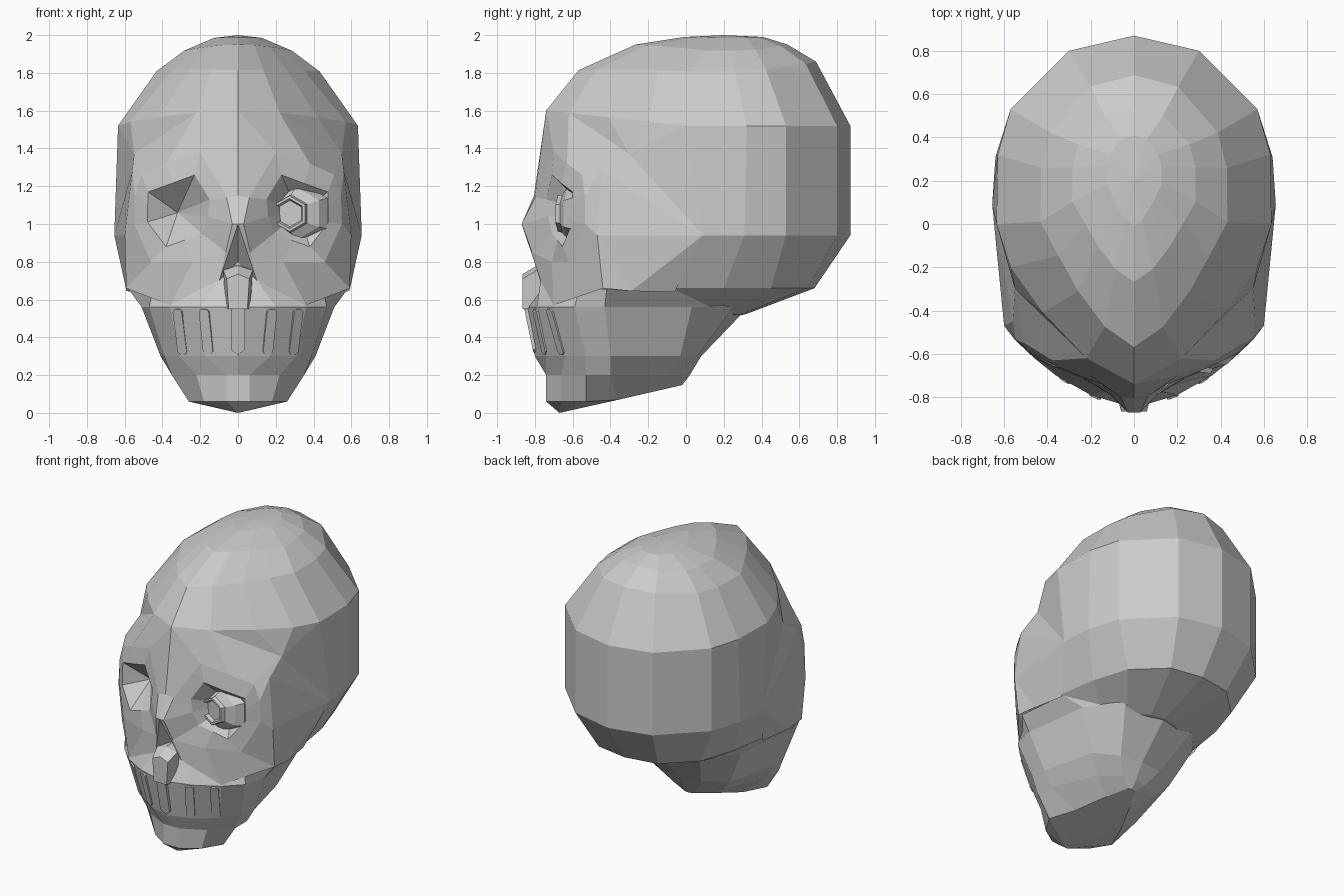
import bpy, bmesh
from mathutils import Vector

if "Cube" in bpy.data.objects:
    bpy.data.objects.remove(bpy.data.objects["Cube"])


def finish(name, bm):
    bmesh.ops.remove_doubles(bm, verts=bm.verts, dist=0.0005)
    bmesh.ops.recalc_face_normals(bm, faces=bm.faces)
    me = bpy.data.meshes.new(name)
    bm.to_mesh(me)
    bm.free()
    ob = bpy.data.objects.new(name, me)
    bpy.context.collection.objects.link(ob)
    return ob


def mirrored(half):
    # half outline running from front centre to back centre -> closed ring
    return half + [(-p[0],) + tuple(p[1:]) for p in reversed(half[1:-1])]


def loft(bm, rings, start=None, end=None):
    # closed rings bridged by quads, optional end points capped by fans
    loops = [[bm.verts.new(p) for p in r] for r in rings]
    n = len(loops[0])
    for a, b in zip(loops, loops[1:]):
        for i in range(n):
            j = (i + 1) % n
            bm.faces.new((a[i], a[j], b[j], b[i]))
    for loop, tip in ((loops[0], start), (loops[-1], end)):
        if tip:
            t = bm.verts.new(tip)
            for i in range(n):
                bm.faces.new((loop[i], loop[(i + 1) % n], t))


# Cranium: one widest outline, scaled upward into the vault, closed below
crown = [(0, -.74), (.22, -.62), (.42, -.41), (.57, -.2), (.635, 0),
         (.63, .32), (.57, .53), (.30, .80), (0, .87)]
halves = []
# sx, sy, centre y, z, front lift, side drop, front narrowing
for sx, sy, cy, z, lift, drop, narrow in ((.2, .26, .2, 1.99, 0, .3, .9),
                                          (.45, .5, .135, 1.95, 0, .4, .88),
                                          (.68, .78, .06, 1.86, -.08, .28, .9),
                                          (1, 1, .065, 1.52, .11, 0, 1)):
    half = []
    for x, y in crown:
        px = x * sx * (narrow if y < -.1 else 1)
        py = cy + (y - .065) * sy
        half.append((px, py, z + lift * max(0, -py) - drop * px * px))
    halves.append(half)
brim = halves[-1]
# the front of the lower rings is tucked away behind the face
lower = [(.94, [(0, -.4), (.2, -.32), (.35, -.2), (.48, -.1), (.655, .09),
                (.64, .31), (.57, .53), (.30, .80), (0, .87)]),
         (.66, [(0, -.4), (.2, -.32), (.38, -.25), (.48, -.18), (.55, -.06),
                (.51, .2), (.43, .45), (.23, .64), (0, .68)]),
         (.52, [(0, -.4), (.15, -.32), (.3, -.25), (.36, -.18), (.36, -.05),
                (.32, .08), (.22, .2), (.1, .29), (0, .31)])]
for z, half in lower:
    halves.append([(x, y, z) for x, y in half])
bm = bmesh.new()
loft(bm, [mirrored(h) for h in halves], start=(0, .2, 2.0), end=(0, -.1, .5))
finish("cranium", bm)

# Face: loops spreading from the socket floor to brow, cheek and nose
socket_rim = [(.15, -.74, 1.13), (.23, -.71, 1.26), (.35, -.66, 1.215),
              (.475, -.60, 1.17), (.478, -.60, 1.1), (.48, -.60, 1.01),
              (.38, -.655, .88), (.28, -.68, .915), (.19, -.71, .95),
              (.16, -.73, 1.04)]
brow_cheek = [(.06, -.80, 1.14), (.20, -.70, 1.38), (.38, -.63, 1.32),
              (.51, -.55, 1.26), (.545, -.535, 1.15), (.55, -.535, 1.0),
              (.46, -.62, .80), (.24, -.71, .80), (.065, -.815, .85),
              (.03, -.87, 1.0)]
outer_edge = [(0, -.805, 1.15), brim[0], brim[1], (.55, -.30, 1.37),
              (.56, -.45, 1.28), (.60, -.47, .94), (.592, -.44, .66),
              (.36, -.70, .57), (.1, -.77, .70), (0, -.87, 1.0)]
edge, low_side, jaw_hinge = (.655, .09, .94), (.59, -.29, .645), (.55, -.06, .64)
o = outer_edge
# temple and cheek facets that tie the face into the cranium
temple = [(o[2], brim[2], o[3]), (o[3], brim[2], brim[3]),
          (o[3], brim[3], brim[4]), (o[3], brim[4], edge), (o[4], o[3], edge),
          (o[4], edge, o[5]), (o[5], edge, low_side), (o[5], low_side, o[6]),
          (low_side, edge, jaw_hinge)]
deep = (0, -.70, .80)
nose = [(o[9], o[8], deep), ((0, -.75, .70), o[8], deep)]
bm = bmesh.new()
for s in (1, -1):
    def flip(pts):
        return [(s * x, y, z) for x, y, z in pts]
    loft(bm, [flip(lp) for lp in (socket_rim, brow_cheek, outer_edge)],
         start=(s * .32, -.51, 1.06))
    for tri in temple + nose:
        bm.faces.new([bm.verts.new(p) for p in flip(tri)])
finish("face", bm)

# Jaw: stacked outlines from below the cheeks, narrowing to a keel
jaw = [(.655, [(0, -.75), (.1, -.77), (.30, -.69), (.45, -.565), (.58, -.42),
               (.54, -.06), (.36, .25), (0, .40)]),
       (.56, [(0, -.85), (.2, -.79), (.36, -.70), (.47, -.59), (.51, -.43),
              (.45, .03), (.28, .25), (0, .33)]),
       (.30, [(0, -.80), (.17, -.74), (.31, -.64), (.39, -.53), (.41, -.4),
              (.32, -.03), (.16, .06), (0, .08)]),
       (.20, [(0, -.74), (.06, -.74), (.22, -.66), (.35, -.53), (.35, -.4),
              (.22, -.10), (.09, 0), (0, .02)]),
       (.06, [(0, -.74), (.06, -.74), (.18, -.66), (.26, -.53), (.19, -.36),
              (.10, -.16), (.03, -.03), (0, -.02)])]
rings = []
for z, half in jaw:
    tilt = .23 if z == .06 else 0
    lip = .047 if z == .655 else 0
    rings.append(mirrored([(x, y, z + tilt * max(0, y + .4)
                            + (lip if y < -.74 else 0)) for x, y in half]))
bm = bmesh.new()
loft(bm, rings, start=(0, -.3, .65), end=(0, -.67, 0))
finish("jaw", bm)

# Nasal spine: small tapered block above the front tooth
spine = [(-.05, .55), (.05, .55), (.06, .71), (0, .735), (-.06, .71)]
bm = bmesh.new()
loft(bm, [[(x * k, y, z + (rise if z > .6 else 0)) for x, z in spine]
          for k, y, rise in ((1.2, -.70, .05), (1.3, -.79, .045),
                             (1, -.865, 0))], end=(0, -.865, .64))
finish("nasal_spine", bm)


# Teeth: slim slats with chamfered ends lying on the mouth
def tooth(name, top, bottom, across, w):
    top, bottom, across = Vector(top), Vector(bottom), Vector(across)
    out = across.cross((top - bottom).normalized()).normalized()
    outline = [(-w, .07), (-w * .5, 0), (w * .5, 0), (w, .07),
               (w, .95), (w * .5, 1), (-w * .5, 1), (-w, .95)]
    b = bmesh.new()
    loops = [[bottom.lerp(top, t) + across * u + out * d for u, t in outline]
             for d in (-.03, .008)]
    loft(b, loops, end=bottom.lerp(top, .5) + out * .008)
    finish(name, b)


tooth("front_tooth", (0, -.85, .56), (0, -.80, .32), (1, 0, 0), .036)
for side, s in (("left", 1), ("right", -1)):
    for label, top, low, slope in (("inner", (.18, -.797), (.155, -.745), .4),
                                   ("outer", (.32, -.722), (.29, -.655), .62)):
        tooth(f"{label}_tooth_{side}", (s * top[0], top[1], .55),
              (s * low[0], low[1], .31),
              Vector((1, s * slope, 0)).normalized(), .028)

# Mechanical eye: six-sided turned profile in the left socket
axis = Vector((-.15, -1, 0)).normalized()
turn = axis.to_track_quat('Z', 'Y')
# radius, depth, shift towards the nose
profile = [(.13, -.1, 0), (.165, -.01, 0), (.14, .04, .015), (.10, .065, .04),
           (.095, .09, .045), (.08, .09, .045), (.07, .065, .045)]
hexagon = [(0, 1), (-.87, .5), (-.87, -.5), (0, -1), (.87, -.5), (.87, .5)]
centre = Vector((.33, -.59, 1.055))
bm = bmesh.new()
loft(bm, [[centre + turn @ Vector((u * r, v * r, d)) - Vector((m, 0, 0))
           for u, v in hexagon] for r, d, m in profile],
     end=centre + axis * .065 - Vector((.045, 0, 0)))
finish("mechanical_eye", bm)
